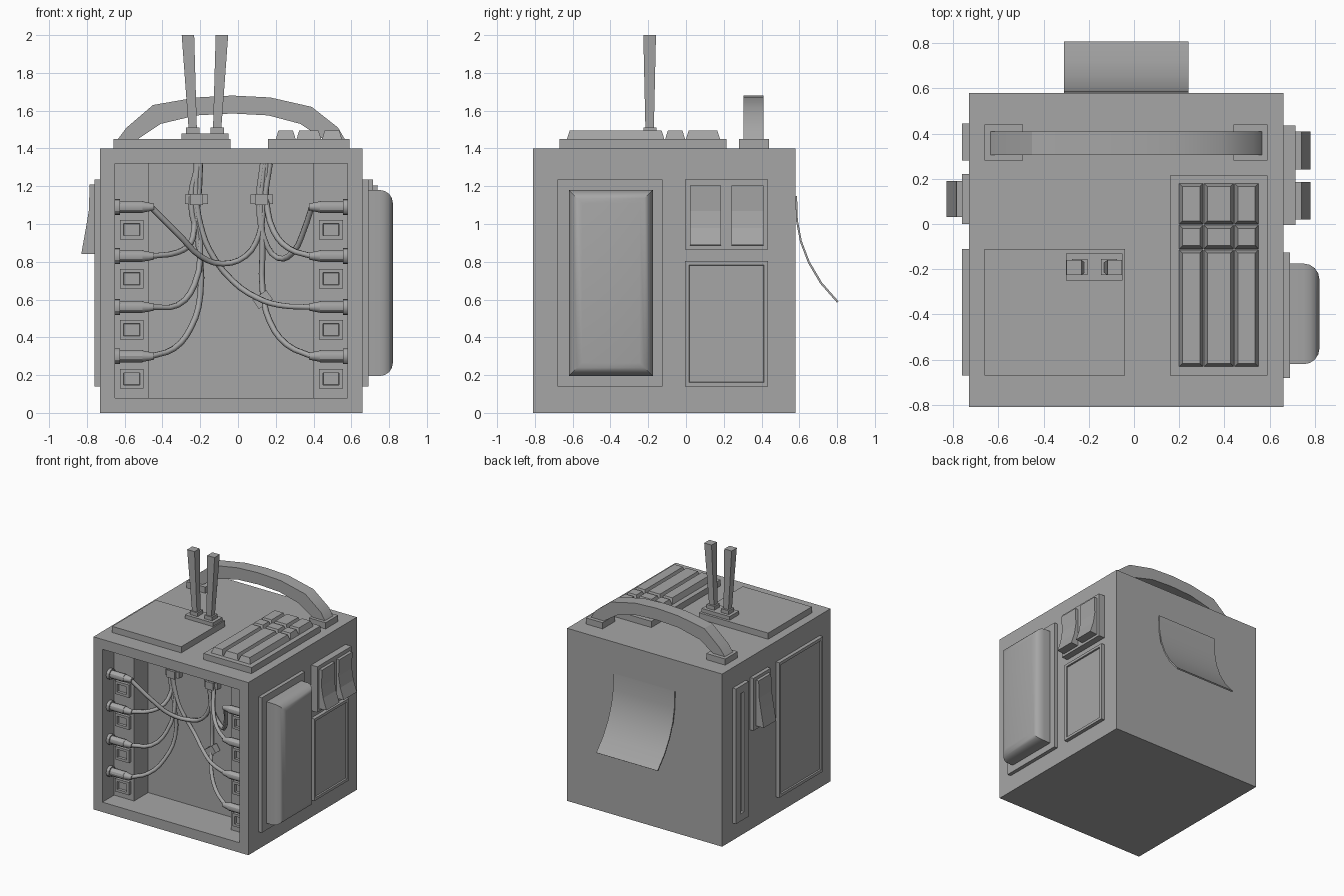
import bpy
import bmesh
from mathutils import Matrix, Vector

scene_cube = bpy.data.objects.get("Cube")
if scene_cube:
    bpy.data.objects.remove(scene_cube, do_unlink=True)

grey = bpy.data.materials.new("plain_grey")
grey.use_nodes = True
shade = (0.38, 0.38, 0.38, 1)
grey.diffuse_color = shade
grey.node_tree.nodes["Principled BSDF"].inputs["Base Color"].default_value = shade

MIDDLE = -0.035          # centre line of the case
FRONT, BACK = -0.81, 0.58
LEFT_WALL, RIGHT_WALL = -0.73, 0.66
LID = 1.4


def finish(name, bm, smooth=False):
    bmesh.ops.recalc_face_normals(bm, faces=bm.faces)
    mesh = bpy.data.meshes.new(name)
    bm.to_mesh(mesh)
    bm.free()
    mesh.materials.append(grey)
    obj = bpy.data.objects.new(name, mesh)
    bpy.context.collection.objects.link(obj)
    if smooth:
        bpy.ops.object.select_all(action="DESELECT")
        obj.select_set(True)
        bpy.context.view_layer.objects.active = obj
        bpy.ops.object.shade_smooth_by_angle()
    return obj


def block(x, y, z, taper=0, lean=0):
    """Box between three ranges; its top can shrink and lean sideways."""
    bm = bmesh.new()
    bmesh.ops.create_cube(bm, size=1)
    spans = (x, y, z)
    for vert in bm.verts:
        top = vert.co.z > 0
        signs = [1 if c > 0 else -1 for c in vert.co]
        vert.co = [span[sign > 0] for span, sign in zip(spans, signs)]
        if top:
            vert.co.x += lean - signs[0] * taper
            vert.co.y -= signs[1] * taper
    bm.normal_update()
    return bm


def facing(bm, direction):
    return max(bm.faces, key=lambda face: face.normal.dot(Vector(direction)))


def box(name, x, y, z, **options):
    return finish(name, block(x, y, z, **options))


def framed(name, x, y, z, direction, border, depth, slope=0.003):
    """Box with a recess in the face that looks along direction."""
    bm = block(x, y, z)
    face = facing(bm, direction)
    bmesh.ops.inset_region(bm, faces=[face], thickness=border, use_even_offset=True)
    bmesh.ops.inset_region(bm, faces=[face], thickness=slope, depth=-depth)
    return finish(name, bm)


def prism(name, outline, axis, span, smooth=False):
    """Extrude an outline along x (outline in y, z) or along y (outline in x, z)."""
    bm = bmesh.new()

    def place(a, b):
        return (span[0], a, b) if axis == "x" else (a, span[0], b)

    face = bm.faces.new([bm.verts.new(place(a, b)) for a, b in outline])
    grown = bmesh.ops.extrude_face_region(bm, geom=[face])["geom"]
    length = span[1] - span[0]
    step = (length, 0, 0) if axis == "x" else (0, length, 0)
    moved = [item for item in grown if isinstance(item, bmesh.types.BMVert)]
    bmesh.ops.translate(bm, verts=moved, vec=step)
    return finish(name, bm, smooth)


def rod(name, start, end, y, z, radius, tip):
    """Round rod lying along x."""
    bm = bmesh.new()
    bmesh.ops.create_cone(bm, cap_ends=True, segments=12, radius1=radius,
                          radius2=tip, depth=abs(end - start))
    turn = Matrix.Rotation(1.5708 if end > start else -1.5708, 4, "Y")
    spot = Matrix.Translation(((start + end) / 2, y, z))
    bmesh.ops.transform(bm, matrix=spot @ turn, verts=bm.verts)
    return finish(name, bm, True)


def cable(name, points):
    """Round cable through points given in x, z; it sinks back as it goes."""
    curve = bpy.data.curves.new(name, "CURVE")
    curve.dimensions = "3D"
    curve.bevel_depth = 0.016
    curve.bevel_resolution = 1
    curve.resolution_u = 3
    curve.materials.append(grey)
    spline = curve.splines.new("BEZIER")
    spline.bezier_points.add(len(points) - 1)
    for index, (knot, (x, z)) in enumerate(zip(spline.bezier_points, points)):
        sink = min(1, index / 3)
        knot.co = (x, -0.72 + 0.2 * sink, z)
        knot.handle_left_type = knot.handle_right_type = "AUTO"
    obj = bpy.data.objects.new(name, curve)
    bpy.context.collection.objects.link(obj)


# Case, open at the front
framed("case", (LEFT_WALL, RIGHT_WALL), (FRONT, BACK), (0, LID),
       (0, -1, 0), 0.08, 0.33, 0)

# Socket columns, sockets and plugs, mirrored inside the opening
PLUG_HEIGHTS = (1.09, 0.83, 0.56, 0.30)
for side, word in ((-1, "right"), (1, "left")):
    def across(distance):
        return MIDDLE + side * distance

    box(word + "_socket_column", sorted((across(0.435), across(0.615))),
        (-0.66, -0.48), (0.08, 1.32))
    for height in PLUG_HEIGHTS:
        middle = height - 0.12
        framed(word + "_socket", sorted((across(0.465), across(0.59))),
               (-0.685, -0.66), (middle - 0.052, middle + 0.052),
               (0, -1, 0), 0.02, 0.018)
        rod(word + "_plug_flange", across(0.615), across(0.59), -0.72, height, 0.042, 0.042)
        rod(word + "_plug_body", across(0.59), across(0.47), -0.72, height, 0.032, 0.032)
        rod(word + "_plug_tip", across(0.47), across(0.41), -0.72, height, 0.03, 0.018)

# Cables gathered into two bundles
cable("right_cable_first", [(-0.46, 1.09), (-0.3, 0.93), (-0.2, 0.83), (-0.08, 0.79),
                            (0.04, 0.83), (0.11, 0.94), (0.14, 1.13), (0.17, 1.32)])
cable("right_cable_second", [(-0.46, 0.83), (-0.32, 0.85), (-0.25, 0.9),
                             (-0.23, 1.0), (-0.21, 1.13), (-0.2, 1.32)])
cable("right_cable_third", [(-0.46, 0.56), (-0.32, 0.57), (-0.23, 0.68),
                            (-0.2, 0.9), (-0.23, 1.13), (-0.21, 1.32)])
cable("right_cable_fourth", [(-0.46, 0.3), (-0.34, 0.34), (-0.25, 0.45),
                             (-0.2, 0.62), (-0.21, 0.9), (-0.25, 1.13), (-0.21, 1.32)])
cable("left_cable_first", [(0.39, 1.09), (0.35, 0.97), (0.29, 0.85), (0.21, 0.82),
                           (0.14, 0.92), (0.11, 1.13), (0.13, 1.32)])
cable("left_cable_second", [(0.39, 0.83), (0.27, 0.87), (0.19, 0.96),
                            (0.15, 1.13), (0.15, 1.32)])
cable("left_cable_third", [(0.39, 0.56), (0.22, 0.57), (0.1, 0.61), (-0.03, 0.7),
                           (-0.15, 0.86), (-0.2, 1.0), (-0.22, 1.13), (-0.22, 1.32)])
cable("left_cable_fourth", [(0.39, 0.3), (0.26, 0.36), (0.17, 0.48),
                            (0.13, 0.65), (0.13, 0.9), (0.12, 1.13), (0.14, 1.32)])
for x in (-0.22, 0.125):
    box("cable_clip_bar", (x - 0.06, x + 0.06), (-0.53, -0.48), (1.105, 1.155))
    box("cable_clip_cover", (x - 0.035, x + 0.035), (-0.55, -0.5), (1.1, 1.16))
tie = box("cable_tie", (-0.045, 0.045), (-0.03, 0.03), (-0.03, 0.03))
tie.location = (0.13, -0.52, 0.6)
tie.rotation_euler.y = -0.6

# Lid plate and twin aerials
box("lid_plate", (-0.66, -0.04), (-0.67, -0.11), (LID, 1.45))
box("aerial_base", (-0.3, -0.05), (-0.25, -0.13), (LID, 1.48))
for x, lean in ((-0.24, -0.025), (-0.11, 0.025)):
    box("aerial_collar", (x - 0.035, x + 0.035), (-0.225, -0.155), (1.48, 1.51))
    box("aerial", (x - 0.022, x + 0.022), (-0.215, -0.17), (1.51, 2),
        taper=-0.011, lean=lean)

# Keypad
box("keypad_base", (0.16, 0.59), (-0.67, 0.215), (LID, 1.45))
for x in ((0.2, 0.305), (0.31, 0.44), (0.445, 0.55)):
    for y in ((-0.63, -0.115), (-0.11, -0.005), (0, 0.18)):
        box("key", x, y, (1.45, 1.495), taper=0.014)

# Arched handle
for x in ((-0.66, -0.49), (0.44, 0.59)):
    box("handle_foot", x, (0.28, 0.44), (LID, 1.45))
outer = [(-0.635, 1.45), (-0.59, 1.51), (-0.45, 1.63), (-0.22, 1.67), (-0.03, 1.68),
         (0.17, 1.67), (0.39, 1.62), (0.53, 1.51), (0.565, 1.45)]
inner = [(0.45, 1.45), (0.33, 1.53), (0.16, 1.575), (-0.03, 1.585),
         (-0.22, 1.575), (-0.41, 1.53), (-0.53, 1.45)]
prism("handle", outer + inner, "y", (0.305, 0.41), smooth=True)

# Left side: padded cushion, switches and cover
box("cushion_panel", (RIGHT_WALL, 0.69), (-0.68, -0.125), (0.14, 1.235))
bm = block((0.68, 0.82), (-0.62, -0.175), (0.195, 1.18))
rim = list(facing(bm, (1, 0, 0)).edges)
bmesh.ops.bevel(bm, geom=rim, offset=0.07, segments=4, profile=0.5, affect="EDGES")
finish("cushion", bm, True)
box("left_switch_panel", (RIGHT_WALL, 0.715), (-0.005, 0.435), (0.865, 1.235))
for y in ((0.02, 0.185), (0.24, 0.41)):
    prism("left_switch", [(0.71, 1.205), (0.74, 1.205), (0.735, 1.07), (0.75, 0.98),
                          (0.78, 0.89), (0.71, 0.885)], "y", y)
framed("left_cover", (RIGHT_WALL, 0.69), (-0.005, 0.435), (0.14, 0.805),
       (1, 0, 0), 0.022, 0.012)

# Right side: large cover, switch and slotted strip
RIGHT_PANELS = (-0.76, LEFT_WALL)
framed("right_cover", RIGHT_PANELS, (-0.67, -0.11), (0.14, 1.235), (-1, 0, 0), 0.024, 0.012)
box("right_switch_panel", RIGHT_PANELS, (0, 0.22), (0.81, 1.235))
prism("right_switch", [(-0.755, 1.21), (-0.785, 1.21), (-0.79, 1.07), (-0.805, 0.98),
                       (-0.83, 0.84), (-0.755, 0.84)], "y", (0.03, 0.19))
framed("slotted_strip", RIGHT_PANELS, (0.28, 0.445), (0.14, 1.235), (-1, 0, 0), 0.06, 0.02)

# Curved flap on the back
sweep = [(0.588, 1.15), (0.592, 1.02), (0.613, 0.91), (0.655, 0.8), (0.72, 0.69), (0.808, 0.59)]
under = [(y - 0.009, z - 0.006) for y, z in reversed(sweep)]
prism("back_flap", sweep + under, "x", (-0.31, 0.24), smooth=True)
